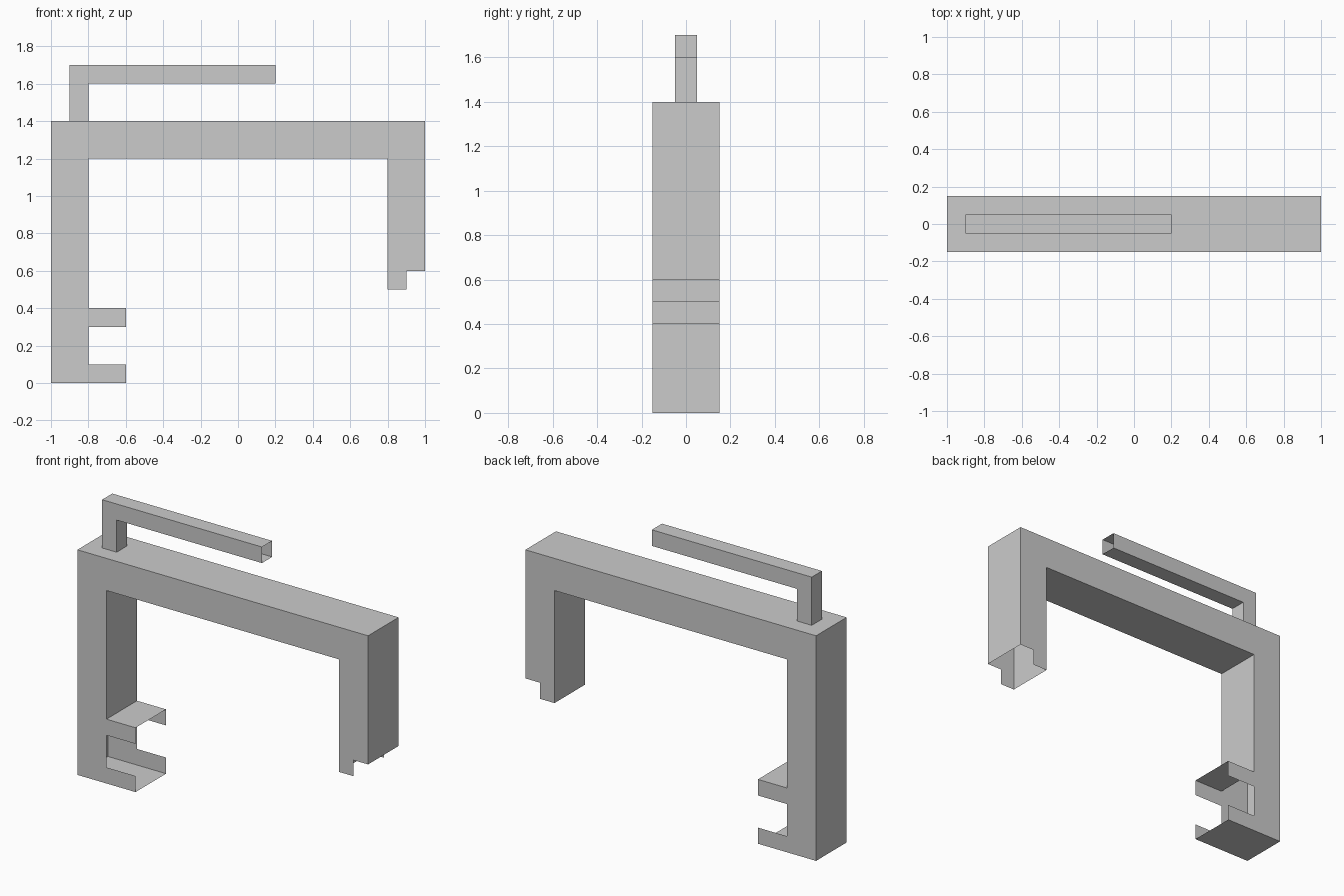
import bpy
import bmesh

if "Cube" in bpy.data.objects:
    bpy.data.objects.remove(bpy.data.objects["Cube"])


def hollow_profile(name, profile, half_depth, open_edges):
    """Extrude an x-z outline (counter-clockwise from the front) along y.
    Outline edges listed in open_edges get no wall."""
    bm = bmesh.new()
    front = [bm.verts.new((x, -half_depth, z)) for x, z in profile]
    back = [bm.verts.new((x, half_depth, z)) for x, z in profile]
    bm.faces.new(front)
    bm.faces.new(back[::-1])
    n = len(profile)
    for i in range(n):
        if i not in open_edges:
            j = (i + 1) % n
            bm.faces.new((front[j], front[i], back[i], back[j]))
    mesh = bpy.data.meshes.new(name)
    bm.to_mesh(mesh)
    bm.free()
    obj = bpy.data.objects.new(name, mesh)
    bpy.context.collection.objects.link(obj)
    return obj


# Main frame: left column with two tabs, top beam, short right leg.
# Tab mouth and stepped leg foot are left open.
frame = [(-1, 0), (-0.6, 0), (-0.6, 0.1), (-0.8, 0.1), (-0.8, 0.3),
         (-0.6, 0.3), (-0.6, 0.4), (-0.8, 0.4), (-0.8, 1.2), (0.8, 1.2),
         (0.8, 0.5), (0.9, 0.5), (0.9, 0.6), (1, 0.6), (1, 1.4), (-1, 1.4)]
hollow_profile("frame", frame, 0.15, {1, 2, 3, 4, 5, 10, 11, 12})

# Handle: post and long bar with an open end
handle = [(-0.9, 1.4), (-0.8, 1.4), (-0.8, 1.6), (0.2, 1.6), (0.2, 1.7), (-0.9, 1.7)]
hollow_profile("top_handle", handle, 0.05, {0, 3})
